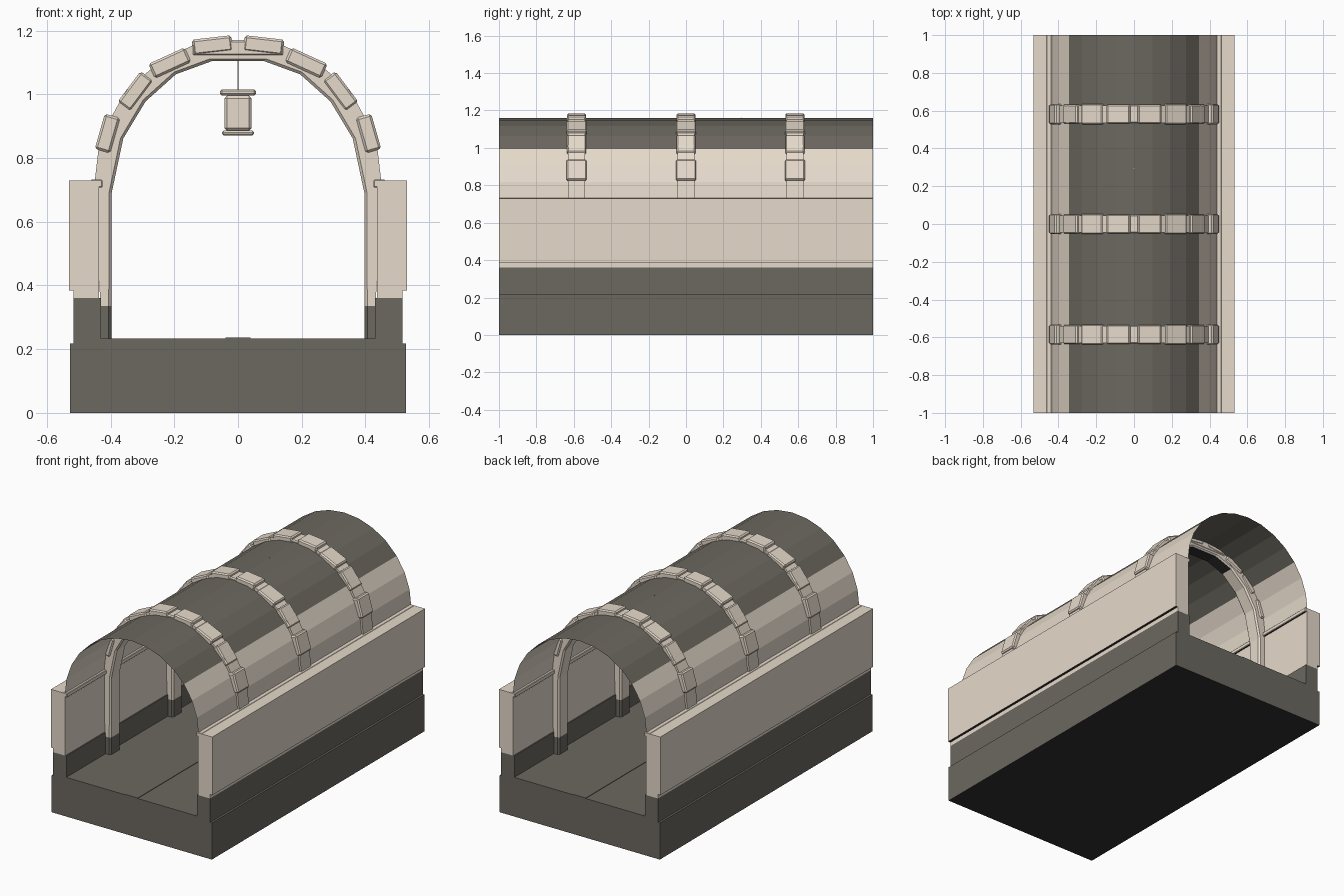
import bpy, bmesh
from math import sin, cos, radians, pi
from mathutils import Matrix, Vector

if "Cube" in bpy.data.objects:
    bpy.data.objects.remove(bpy.data.objects["Cube"])


def material(name, rgb):
    m = bpy.data.materials.new(name)
    m.use_nodes = True
    m.diffuse_color = (*rgb, 1)
    m.node_tree.nodes["Principled BSDF"].inputs["Base Color"].default_value = (*rgb, 1)
    return m


STONE = material("pale_stone", (0.79, 0.70, 0.595))
DARK = material("dark_stone", (0.15, 0.138, 0.116))
BLACK = material("black_underside", (0.03, 0.03, 0.03))


def finish(name, bm, *mats):
    me = bpy.data.meshes.new(name)
    bm.to_mesh(me)
    bm.free()
    for m in mats:
        me.materials.append(m)
    ob = bpy.data.objects.new(name, me)
    bpy.context.collection.objects.link(ob)
    return ob


def blacken_underside(bm, index):
    """Give faces that point straight down the black material."""
    bm.normal_update()
    for f in bm.faces:
        if f.normal.z < -0.9:
            f.material_index = index


def add_box(bm, centre, size, bevel=0, turn=0):
    """Box, optionally chamfered and turned about the y axis."""
    verts = bmesh.ops.create_cube(bm, size=1)["verts"]
    bmesh.ops.scale(bm, vec=size, verts=verts)
    bmesh.ops.rotate(bm, matrix=Matrix.Rotation(turn, 3, 'Y'), verts=verts)
    bmesh.ops.translate(bm, vec=centre, verts=verts)
    if bevel:
        edges = list({e for v in verts for e in v.link_edges})
        bmesh.ops.bevel(bm, geom=edges, offset=bevel, segments=1, affect='EDGES')


def span_box(name, x, y, z, mat, bevel=0, underside=False):
    """Box given by its (low, high) limits on each axis."""
    bm = bmesh.new()
    lims = (x, y, z)
    add_box(bm, [(a + b) / 2 for a, b in lims], [b - a for a, b in lims], bevel)
    if underside:
        blacken_underside(bm, 1)
    return finish(name, bm, mat, BLACK) if underside else finish(name, bm, mat)


LENGTH = (-1, 1)
SPRING = 0.72       # height where the vault begins
RADIUS = 0.44

# Floor slab with a raised centre strip
span_box("base_slab", (-0.528, 0.528), LENGTH, (0, 0.218), DARK, underside=True)
span_box("floor", (-0.43, 0.43), LENGTH, (0.21, 0.233), DARK)
span_box("floor_strip", (-0.04, 0.04), LENGTH, (0.23, 0.236), DARK)

# Side walls
for side, s in (("left", 1), ("right", -1)):
    def wall(part, a, b, z, mat, bevel=0, underside=False):
        span_box(f"{side}_{part}", sorted((s * a, s * b)), LENGTH, z, mat, bevel, underside)
    wall("wall_foot", 0.43, 0.516, (0.218, 0.36), DARK)
    wall("wall_band", 0.437, 0.516, (0.36, 0.384), STONE)
    wall("wall", 0.437, 0.531, (0.384, 0.73), STONE, underside=True)
    wall("wall_rail", 0.425, 0.463, (0.708, 0.732), STONE, 0.003, True)

# Thin faceted vault, dark above the haunches
bm = bmesh.new()
SEGS = 14
rows = []
for i in range(SEGS + 1):
    a = pi * i / SEGS
    rows.append([bm.verts.new((RADIUS * cos(a), y, SPRING + RADIUS * sin(a))) for y in LENGTH])
for p, q in zip(rows, rows[1:]):
    f = bm.faces.new((p[0], p[1], q[1], q[0]))
    f.material_index = int(f.calc_center_median().z > 0.99)
bm.normal_update()
if any(f.normal.z < 0 for f in bm.faces):
    bmesh.ops.reverse_faces(bm, faces=bm.faces[:])
finish("vault", bm, STONE, DARK)

# Rib profile: inner and outer points from foot to crown
HALF = [((0.397, 0.233), (0.432, 0.233)), ((0.397, 0.335), (0.432, 0.335)),
        ((0.397, 0.689), (0.45, 0.725)), ((0.36, 0.862), (0.434, 0.862)),
        ((0.29, 0.978), (0.352, 1.012)), ((0.195, 1.063), (0.235, 1.112)),
        ((0.083, 1.104), (0.12, 1.163))]
PROFILE = HALF + [((-a[0], a[1]), (-b[0], b[1])) for a, b in reversed(HALF)]

# Capping blocks: angle, length, outer radius, extra tilt in degrees
BLOCKS = [(21, 0.115, 0.464, 5), (42, 0.12, 0.458, 5),
          (60.5, 0.125, 0.460, -5), (79.5, 0.125, 0.466, -4)]


def rib(name, y):
    """Chamfered arch beam with dark feet."""
    w, chamfer = 0.046, 0.009
    bm = bmesh.new()
    rings = []
    for inner, outer in PROFILE:
        i, o = Vector((inner[0], 0, inner[1])), Vector((outer[0], 0, outer[1]))
        step = (o - i).normalized() * chamfer
        ring = [(i, w - chamfer), (i + step, w), (o, w), (o, -w),
                (i + step, -w), (i, chamfer - w)]
        rings.append([bm.verts.new(p + Vector((0, y + dy, 0))) for p, dy in ring])
    n = len(rings[0])
    for a, b in zip(rings, rings[1:]):
        for k in range(n):
            f = bm.faces.new((a[k], a[(k + 1) % n], b[(k + 1) % n], b[k]))
            f.material_index = int(f.calc_center_median().z < 0.335)
    for end in (rings[0], rings[-1]):
        bm.faces.new(end).material_index = 1
    bmesh.ops.recalc_face_normals(bm, faces=bm.faces[:])
    blacken_underside(bm, 2)
    finish(name, bm, STONE, DARK, BLACK)


def rib_blocks(name, y):
    """Tilted stones along the outside of a rib, with a flat crown stone."""
    bm = bmesh.new()
    depth = 0.05
    for k, (deg, length, outer, tilt) in enumerate(BLOCKS):
        a = radians(deg)
        r = outer - depth / 2
        width = 0.108 if k % 2 == 0 else 0.102
        for s in (1, -1):
            centre = (s * r * cos(a), y, SPRING + r * sin(a))
            add_box(bm, centre, (depth, width, length), 0.007, -s * radians(deg - tilt))
    add_box(bm, (0, y, 1.145), (0.29, 0.097, 0.05), 0.006)
    finish(name, bm, STONE)


for place, y in (("front", -0.585), ("middle", 0), ("back", 0.582)):
    rib(f"{place}_rib", y)
    rib_blocks(f"{place}_rib_blocks", y)

# Hanging lantern
LY = 0.295


def lantern_part(name, half, z, bevel=0):
    span_box(name, (-half, half), (LY - half, LY + half), z, STONE, bevel)


lantern_part("lantern_cap", 0.057, (0.996, 1.016), 0.006)
lantern_part("lantern_body", 0.043, (0.886, 0.996), 0.009)
lantern_part("lantern_base", 0.05, (0.871, 0.886), 0.005)
lantern_part("lantern_wire", 0.002, (1.01, 1.163))
